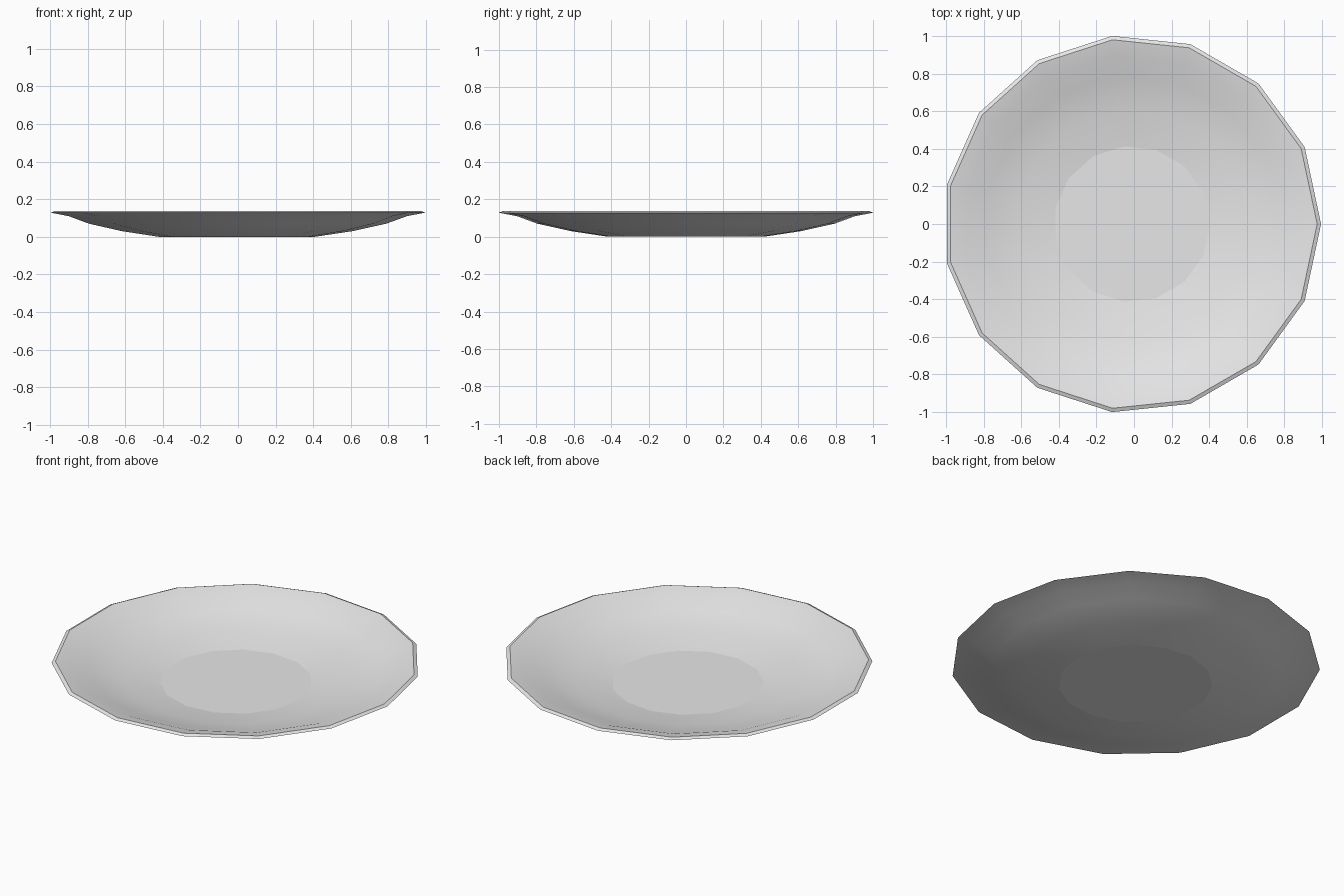
import bpy, bmesh, math

if "Cube" in bpy.data.objects:
    bpy.data.objects.remove(bpy.data.objects["Cube"])

SIDES = 15
OFFSET = -0.011  # centres the odd-sided outline on x

# (radius, height): underside from foot to rim, then inside from rim to floor
PROFILE = [(0.42, 0.0), (0.62, 0.03), (0.80, 0.07), (0.91, 0.11),
           (1.0055, 0.128), (0.985, 0.137),
           (0.90, 0.118), (0.79, 0.077), (0.615, 0.037), (0.415, 0.007)]
SHARP_RINGS = {0, 4, 5, len(PROFILE) - 1}

mat = bpy.data.materials.new("light_grey")
mat.diffuse_color = (0.8, 0.8, 0.8, 1)
mat.use_nodes = True
mat.node_tree.nodes["Principled BSDF"].inputs["Base Color"].default_value = mat.diffuse_color

# Plate: lathed profile closed by a flat foot and a flat floor
bm = bmesh.new()
rings = []
for r, z in PROFILE:
    rings.append([bm.verts.new((OFFSET + r * math.cos(2 * math.pi * i / SIDES),
                                r * math.sin(2 * math.pi * i / SIDES), z))
                  for i in range(SIDES)])
for a, b in zip(rings, rings[1:]):
    for i in range(SIDES):
        j = (i + 1) % SIDES
        bm.faces.new((a[i], a[j], b[j], b[i]))
bm.faces.new(rings[0][::-1])
bm.faces.new(rings[-1])
bmesh.ops.recalc_face_normals(bm, faces=bm.faces[:])

# Smooth walls with crisp foot, floor and rim edges
for f in bm.faces:
    f.smooth = True
for k in SHARP_RINGS:
    for i in range(SIDES):
        bm.edges.get((rings[k][i], rings[k][(i + 1) % SIDES])).smooth = False

mesh = bpy.data.meshes.new("plate")
bm.to_mesh(mesh)
bm.free()
mesh.materials.append(mat)
plate = bpy.data.objects.new("plate", mesh)
bpy.context.collection.objects.link(plate)
